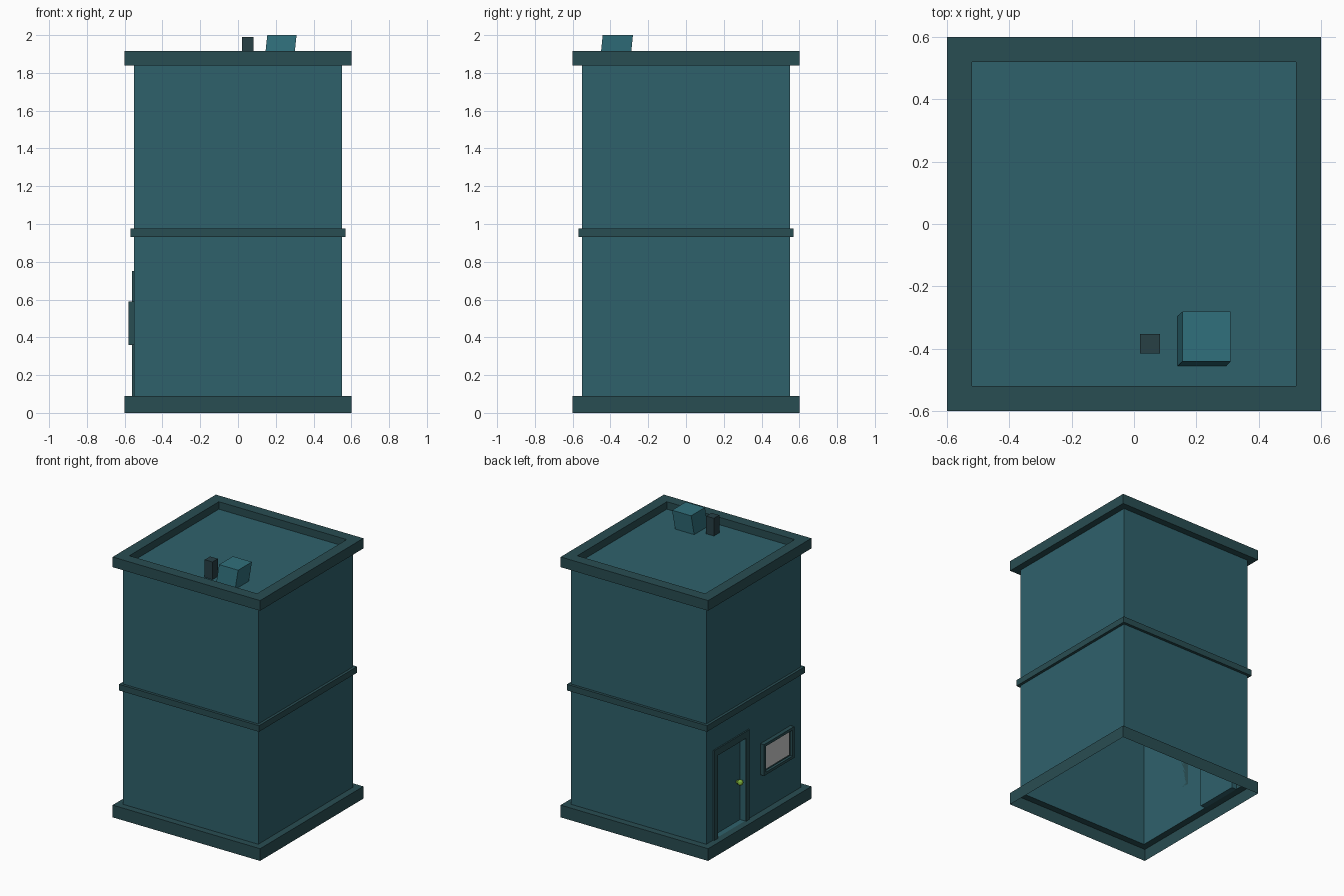
import bpy, bmesh
from mathutils import Vector

if "Cube" in bpy.data.objects:
    bpy.data.objects.remove(bpy.data.objects["Cube"])


def material(name, rgb):
    m = bpy.data.materials.new(name)
    m.diffuse_color = (*rgb, 1)
    m.use_nodes = True
    m.node_tree.nodes["Principled BSDF"].inputs["Base Color"].default_value = m.diffuse_color
    return m


WALL = material("wall_teal", (0.028, 0.12, 0.148))
TRIM = material("trim_dark_teal", (0.022, 0.075, 0.085))
VENT = material("vent_teal", (0.03, 0.16, 0.2))
POST = material("post_slate", (0.02, 0.05, 0.06))
KNOB = material("knob_green", (0.2, 0.42, 0.04))


def finish(name, bm, mat=None):
    mesh = bpy.data.meshes.new(name)
    bm.to_mesh(mesh)
    bm.free()
    ob = bpy.data.objects.new(name, mesh)
    bpy.context.collection.objects.link(ob)
    if mat:
        mesh.materials.append(mat)
    return ob


def tier(name, profile, mat, cap=False, bm_edit=None):
    """Square shell swept from (half width, z) profile points."""
    bm = bmesh.new()
    rings = [[bm.verts.new((sx * r, sy * r, z)) for sx, sy in
              ((-1, -1), (1, -1), (1, 1), (-1, 1))] for r, z in profile]
    for a, b in zip(rings, rings[1:]):
        for i in range(4):
            j = (i + 1) % 4
            bm.faces.new((a[i], a[j], b[j], b[i]))
    if cap:
        bm.faces.new(rings[-1])
    if bm_edit:
        bm_edit(bm)
    return finish(name, bm, mat)


def box_mesh(lo, hi):
    bm = bmesh.new()
    bmesh.ops.create_cube(bm, size=1)
    lo, hi = Vector(lo), Vector(hi)
    for v in bm.verts:
        v.co = Vector((lo[i] + (v.co[i] + 0.5) * (hi[i] - lo[i]) for i in range(3)))
    return bm


def left_face(bm):
    return min(bm.faces, key=lambda f: f.calc_center_median().x)


# Door opening: y range and top
D0, D1, DTOP, DBOT = 0.10, 0.43, 0.70, 0.09


def cut_door(bm):
    for co, no in (((0, D0, 0), (0, 1, 0)), ((0, D1, 0), (0, 1, 0)), ((0, 0, DTOP), (0, 0, 1))):
        faces = [f for f in bm.faces if f.calc_center_median().x < -0.549]
        geom = faces + list({e for f in faces for e in f.edges}) + list({v for f in faces for v in f.verts})
        bmesh.ops.bisect_plane(bm, geom=geom, plane_co=co, plane_no=no)
    hole = [f for f in bm.faces if f.calc_center_median().x < -0.549
            and D0 < f.calc_center_median().y < D1 and f.calc_center_median().z < DTOP]
    bmesh.ops.delete(bm, geom=hole, context='FACES')


# Building shell, open underneath
tier("base_skirt", [(0.6, 0), (0.6, 0.09), (0.55, 0.09)], TRIM)
tier("lower_walls", [(0.55, 0.09), (0.55, 0.93)], WALL, bm_edit=cut_door)
tier("floor_band", [(0.55, 0.93), (0.57, 0.93), (0.57, 0.975), (0.55, 0.975)], TRIM)
tier("upper_walls", [(0.55, 0.975), (0.55, 1.84)], WALL)
tier("cornice", [(0.55, 1.84), (0.6, 1.84), (0.6, 1.915), (0.52, 1.915), (0.52, 1.86)], TRIM)
roof = bmesh.new()
bmesh.ops.create_grid(roof, x_segments=1, y_segments=1, size=0.52)
bmesh.ops.translate(roof, verts=roof.verts, vec=(0, 0, 1.86))
finish("roof", roof, WALL)

# Recessed door
bm = box_mesh((-0.55, D0, DBOT), (-0.51, D1, DTOP))
bmesh.ops.delete(bm, geom=[left_face(bm)], context='FACES')
bmesh.ops.reverse_faces(bm, faces=bm.faces)
finish("door_recess", bm, WALL)

# Door surround: two jambs and a head
for name, y0, y1, z0, z1 in (("door_jamb_right", 0.06, D0, DBOT, DTOP),
                             ("door_jamb_left", D1, 0.47, DBOT, DTOP),
                             ("door_head", 0.06, 0.47, DTOP, 0.75)):
    finish(name, box_mesh((-0.56, y0, z0), (-0.55, y1, z1)), TRIM)

# Door knob
bm = bmesh.new()
bmesh.ops.create_uvsphere(bm, u_segments=10, v_segments=6, radius=0.021)
bmesh.ops.translate(bm, verts=bm.verts, vec=(-0.54, 0.14, 0.385))
finish("door_knob", bm, KNOB)
finish("knob_stem", box_mesh((-0.535, 0.132, 0.377), (-0.51, 0.148, 0.393)), KNOB)

# Window frame with recessed pane
bm = box_mesh((-0.58, -0.43, 0.36), (-0.55, -0.08, 0.59))
front = left_face(bm)
bmesh.ops.inset_region(bm, faces=[front], thickness=0.028)
new = bmesh.ops.extrude_discrete_faces(bm, faces=[front])["faces"]
bmesh.ops.translate(bm, verts=new[0].verts, vec=(0.02, 0, 0))
bmesh.ops.delete(bm, geom=new, context='FACES')
finish("window_frame", bm, TRIM)
finish("window_pane", box_mesh((-0.562, -0.402, 0.388), (-0.555, -0.108, 0.562)))

# Rooftop vent box, leaning slightly, and a small post
bm = box_mesh((0.14, -0.455, 1.86), (0.295, -0.295, 2.0))
for v in bm.verts:
    if v.co.z > 1.9:
        v.co += Vector((0.015, 0.014, 0))
finish("roof_vent", bm, VENT)
finish("roof_post", box_mesh((0.02, -0.415, 1.86), (0.083, -0.353, 1.99)), POST)
